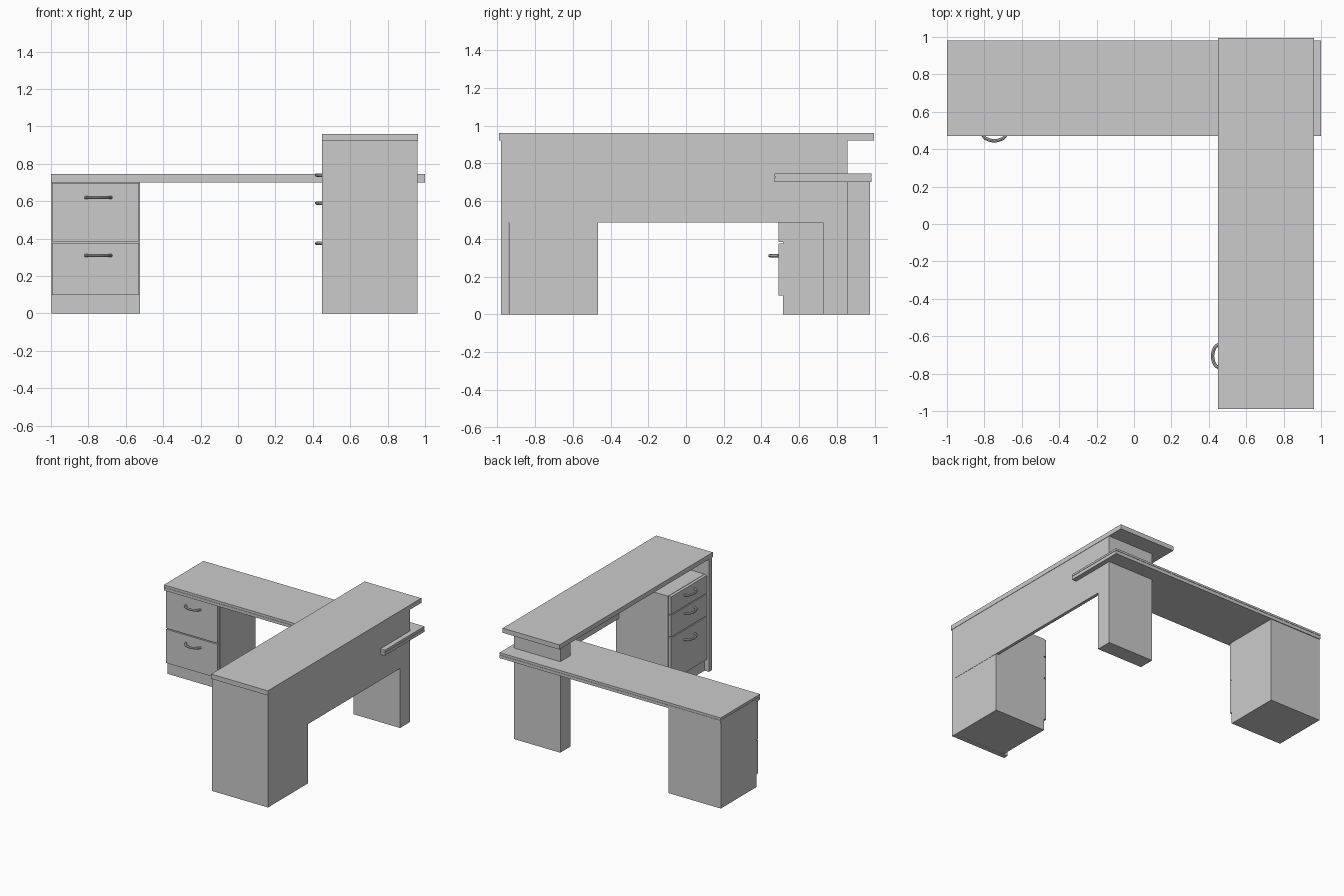
import bpy, bmesh
from math import radians, pi
from mathutils import Matrix, Vector

if "Cube" in bpy.data.objects:
    bpy.data.objects.remove(bpy.data.objects["Cube"])


def box(name, x, y, z, m=None):
    """Box from (min, max) ranges, optionally placed by a matrix."""
    bm = bmesh.new()
    size = [r[1] - r[0] for r in (x, y, z)]
    mid = [(r[0] + r[1]) / 2 for r in (x, y, z)]
    bmesh.ops.create_cube(bm, size=1, matrix=Matrix.Translation(mid) @ Matrix.Diagonal((*size, 1)))
    if m:
        bm.transform(m)
    me = bpy.data.meshes.new(name)
    bm.to_mesh(me)
    bm.free()
    ob = bpy.data.objects.new(name, me)
    bpy.context.collection.objects.link(ob)
    return ob


def bow_handle(name, pos, m):
    """Rounded bow pull, bulging towards local -y."""
    cu = bpy.data.curves.new(name, 'CURVE')
    cu.dimensions = '3D'
    cu.bevel_depth = 0.009
    cu.bevel_resolution = 2
    cu.resolution_u = 6
    cu.use_fill_caps = True
    sp = cu.splines.new('BEZIER')
    path = [(-0.068, 0.0), (-0.045, -0.033), (0.045, -0.033), (0.068, 0.0)]
    sp.bezier_points.add(len(path) - 1)
    for bp, (px, py) in zip(sp.bezier_points, path):
        bp.co = m @ (Vector(pos) + Vector((px, py, 0)))
        bp.handle_left_type = bp.handle_right_type = 'AUTO'
    ob = bpy.data.objects.new(name, cu)
    bpy.context.collection.objects.link(ob)
    bpy.ops.object.select_all(action='DESELECT')
    ob.select_set(True)
    bpy.context.view_layer.objects.active = ob
    bpy.ops.object.convert(target='MESH')
    bpy.ops.object.shade_smooth_by_angle(angle=radians(40))


def pedestal(name, width, depth, height, splits, handles, m):
    """Cabinet with drawer fronts; local x along the front, front face at y = 0."""
    box(name + "_body", (0, width), (0.025, depth), (0, height), m)
    levels = [0.1] + splits + [height]
    for i, (a, b) in enumerate(zip(levels, levels[1:])):
        lo = a + (0.004 if i else 0)
        hi = b - (0.004 if b != height else 0.002)
        box(f"{name}_drawer_front_{i + 1}", (0.004, width - 0.004), (0, 0.024), (lo, hi), m)
    for i, (hx, hz) in enumerate(handles):
        bow_handle(f"{name}_handle_{i + 1}", (hx, 0, hz), m)


# Low worktop: two slabs with a fine groove between them
box("low_top_lower", (-1, 1), (0.47, 0.982), (0.70, 0.724))
box("low_top_groove", (-0.997, 0.997), (0.473, 0.979), (0.723, 0.730))
box("low_top_upper", (-1, 1), (0.47, 0.982), (0.729, 0.745))

# Tall counter: top, end panel, rear support and modesty panel
box("tall_top", (0.45, 0.963), (-0.99, 0.995), (0.922, 0.96))
box("end_panel", (0.45, 0.96), (-0.98, -0.94), (0, 0.922))
box("rear_support", (0.54, 0.96), (0.725, 0.855), (0, 0.922))
box("modesty_panel", (0.935, 0.96), (-0.94, 0.725), (0.487, 0.922))

# Two-drawer pedestal under the low worktop, facing the front
pedestal("low_pedestal", 0.473, 0.485, 0.70, [0.38], [(0.251, 0.31), (0.251, 0.62)],
         Matrix.Translation((-0.998, 0.49, 0)))

# Three-drawer pedestal under the tall counter, facing left
pedestal("tall_pedestal", 0.473, 0.493, 0.79, [0.455, 0.64],
         [(0.24, 0.375), (0.24, 0.59), (0.24, 0.74)],
         Matrix.Translation((0.465, -0.466, 0)) @ Matrix.Rotation(-pi / 2, 4, 'Z'))
